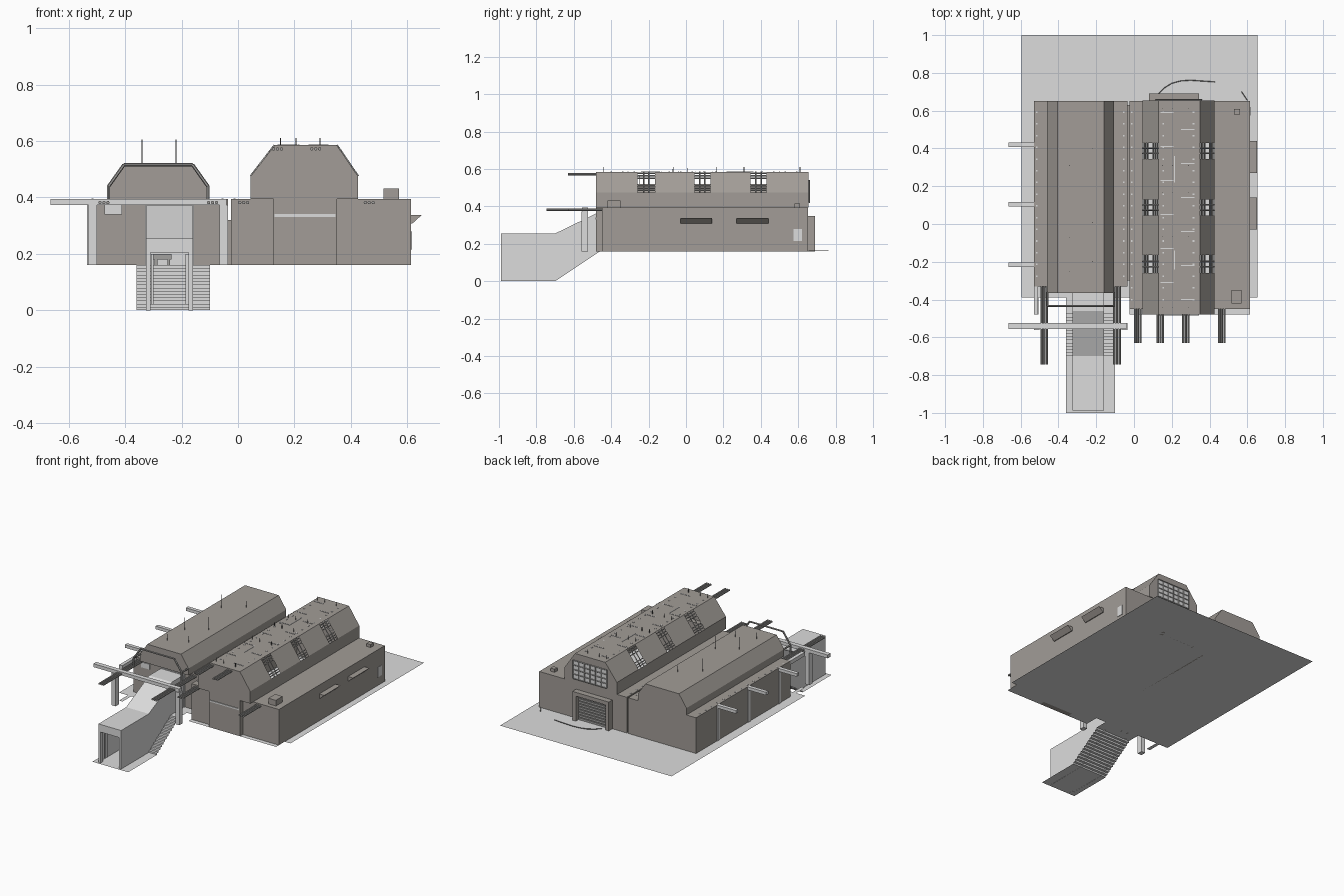
import bpy, bmesh, math
from mathutils import Vector

if "Cube" in bpy.data.objects:
    bpy.data.objects.remove(bpy.data.objects["Cube"])


def material(name, c):
    m = bpy.data.materials.new(name)
    m.diffuse_color = (*c, 1)
    m.use_nodes = True
    m.node_tree.nodes["Principled BSDF"].inputs["Base Color"].default_value = m.diffuse_color
    return m


WALL = material("wall_grey_brown", (0.36, 0.335, 0.31))
LIGHT = material("pale_concrete", (0.72, 0.72, 0.72))
DARK = material("dark_metal", (0.14, 0.14, 0.135))
METAL = material("mid_metal", (0.36, 0.355, 0.345))


def finish(name, bm, mat):
    me = bpy.data.meshes.new(name)
    bm.to_mesh(me)
    bm.free()
    me.materials.append(mat)
    ob = bpy.data.objects.new(name, me)
    bpy.context.collection.objects.link(ob)
    return ob


def boxes(name, items, mat):
    """Each item is x0, x1, y0, y1, z0, z1."""
    bm = bmesh.new()
    for x0, x1, y0, y1, z0, z1 in items:
        vs = bmesh.ops.create_cube(bm, size=1)["verts"]
        for v in vs:
            v.co = Vector(((x0 + x1) / 2 + v.co.x * (x1 - x0),
                           (y0 + y1) / 2 + v.co.y * (y1 - y0),
                           (z0 + z1) / 2 + v.co.z * (z1 - z0)))
    return finish(name, bm, mat)


def polys(name, faces, mat):
    bm = bmesh.new()
    for f in faces:
        bm.faces.new([bm.verts.new(p) for p in f])
    bmesh.ops.remove_doubles(bm, verts=bm.verts, dist=1e-5)
    bmesh.ops.recalc_face_normals(bm, faces=bm.faces)
    return finish(name, bm, mat)


def rods(name, segs, r, mat, sides=6):
    bm = bmesh.new()
    for a, b in segs:
        a, b = Vector(a), Vector(b)
        vs = bmesh.ops.create_cone(bm, cap_ends=True, segments=sides, radius1=r,
                                   radius2=r, depth=(b - a).length)["verts"]
        q = (b - a).to_track_quat('Z', 'Y')
        for v in vs:
            v.co = q @ v.co + (a + b) / 2
    return finish(name, bm, mat)


def chain(pts):
    return list(zip(pts[:-1], pts[1:]))


def shell(name, profile, y0, y1, mat, gaps=(), gap_edges=()):
    """Extrude an xz profile along y; leave window gaps in chosen edges; cap both ends."""
    faces = []
    cuts = [y0] + [y for g in gaps for y in g] + [y1]
    for i, (a, b) in enumerate(chain(profile)):
        for j, (s, e) in enumerate(chain(cuts)):
            if i in gap_edges and j % 2:
                continue
            faces.append([(a[0], s, a[1]), (a[0], e, a[1]), (b[0], e, b[1]), (b[0], s, b[1])])
    faces += [[(x, y, z) for x, z in profile] for y in (y0, y1)]
    return polys(name, faces, mat)


G, T = 0.16, 0.395          # platform level and wall top

# platform
polys("platform", [[(-.595, -.39, G), (.655, -.39, G), (.655, 1, G), (-.595, 1, G)]], LIGHT)
polys("front_sill", [[(a, -.48, G), (b, -.48, G), (b, -.39, G), (a, -.39, G)]
                     for a, b in ((-.025, .613), (-.53, -.505))], LIGHT)

# left hall: walls with ledges, then the faceted roof
L = [(-.46, T), (-.46, .44), (-.405, .52), (-.16, .52), (-.105, .44), (-.105, T)]
shell("left_hall_roof", L, -.365, .652, WALL)


def hall_walls(name, x0, x1, r0, r1, y0, y1):
    f = [[(x, y0, G), (x, y1, G), (x, y1, T), (x, y0, T)] for x in (x0, x1)]
    f += [[(x0, y, G), (x1, y, G), (x1, y, T), (x0, y, T)] for y in (y0, y1)]
    f += [[(a, y0, T), (b, y0, T), (b, y1, T), (a, y1, T)] for a, b in ((x0, r0), (r1, x1))]
    polys(name, f, WALL)


hall_walls("left_hall_walls", -.53, -.035, -.46, -.105, -.33, .652)
boxes("left_hall_link", [(-.035, -.025, -.3, .63, G, .32)], WALL)

# right hall with three roof windows in each slope
R = [(.045, T), (.045, .475), (.13, .585), (.35, .585), (.425, .475), (.425, T)]
GAPS = [(-.26, -.165), (.045, .13), (.345, .43)]
shell("right_hall_roof", R, -.48, .655, WALL, GAPS, (1, 3))
hall_walls("right_hall_walls", -.025, .613, .045, .425, -.45, .652)
boxes("right_front_block", [(.125, .35, -.48, -.445, G, T)], WALL)
polys("roof_soffit", [[(.045, -.48, T), (.425, -.48, T), (.425, -.45, T), (.045, -.45, T)]], WALL)
boxes("front_slit", [(.13, .345, -.484, -.479, .331, .341)], LIGHT)

# roof window bars
bars = []
for a, b in ((R[1], R[2]), (R[4], R[3])):
    for y0, y1 in GAPS:
        def at(t, y):
            return (a[0] + (b[0] - a[0]) * t, y, a[1] + (b[1] - a[1]) * t)
        bars += [(at(t, y0), at(t, y1)) for t in (.1, .2, .32, .68, .8, .92)]
        m = (y0 + y1) / 2
        bars += [(at(0, y), at(1, y)) for y in (m - .014, m + .014)]
rods("roof_window_bars", bars, .004, METAL, 4)

# rear gable window with grid
boxes("rear_window", [(.115, .36, .655, .659, .42, .54)], LIGHT)
rods("rear_window_grid",
     [((.115 + .245 * i / 6, .66, .42), (.115 + .245 * i / 6, .66, .54)) for i in range(7)]
     + [((.115, .66, .42 + .03 * i), (.36, .66, .42 + .03 * i)) for i in range(5)],
     .003, METAL, 4)

# rear gate: portal and slatted shutter
boxes("rear_gate_frame", [(.08, .105, .65, .69, G, .35), (.32, .345, .65, .69, G, .35),
                          (.08, .345, .65, .69, .325, .35)], WALL)
boxes("rear_gate_slats", [(.105, .32, .652, .662, G + .018 * i, G + .018 * i + .013)
                          for i in range(9)], METAL)
arc = [(.13, .69), (.16, .72), (.2, .745), (.25, .758), (.3, .761), (.36, .757), (.43, .752)]
rods("ground_cable", chain([(x, y, G + .002) for x, y in arc]), .002, DARK, 5)
rods("corner_cable", [((.57, .7, G + .002), (.6, .655, G + .002))], .002, DARK, 5)

# right wall awnings and window
tri = [(.613, .337), (.65, .337), (.618, .308), (.613, .308)]
for i, (y0, y1) in enumerate(((-.03, .14), (.27, .44))):
    shell(f"awning_{i + 1}", tri + tri[:1], y0, y1, WALL) if len(tri) == 0 else polys(
        f"awning_{i + 1}",
        [[(a[0], y0, a[1]), (a[0], y1, a[1]), (b[0], y1, b[1]), (b[0], y0, b[1])]
         for a, b in chain(tri + tri[:1])]
        + [[(x, y, z) for x, z in tri] for y in (y0, y1)], WALL)
boxes("right_wall_panel", [(.612, .616, .575, .62, .215, .28)], LIGHT)

# roof units
boxes("roof_units", [(.515, .57, -.42, -.35, T, .432), (.53, .56, .58, .61, T, .415)], WALL)

# pale slots and rivets on the roofs
slots = []
for i in range(12):
    y = -.4 + i * .09
    x = .14 if i % 2 else .25
    slots.append((x, x + .07, y - .002, y + .002, .585, .587))
slots += [(.213, .217, .22, .36, .585, .587), (.213, .217, -.24, -.14, .585, .587)]
for i in range(17):
    y = -.4 + i * .062
    slots += [(x - .004, x + .004, y - .004, y + .004, z, z + .002)
              for x, z in ((.155, .585), (.315, .585), (-.012, T))]
    if y > -.3:
        slots += [(x - .004, x + .004, y - .004, y + .004, T, T + .002) for x in (-.515, -.055)]
boxes("roof_slots", slots, LIGHT)

# masts
rods("roof_masts", [((-.34, y, .52), (-.34, y, z)) for y, z in ((-.07, .6), (.31, .605), (-.25, .56))]
     + [((-.22, y, .52), (-.22, y, z)) for y, z in ((.01, .605), (.4, .56), (-.2, .56))]
     + [((x, y, .585), (x, y, .61)) for x in (.15, .205, .29)
        for y in (-.44, -.065, .165, .31, .61)], .002, DARK, 5)

# triple pipes running out of the fronts
pipes = []
for x, z, y0, y1 in ((-.475, .382, -.745, -.33), (-.09, .382, -.745, -.33),
                     (.02, .382, -.63, -.45), (.465, .382, -.63, -.45),
                     (.14, .572, -.63, -.48), (.275, .572, -.63, -.48)):
    pipes += [((x + d, y0, z), (x + d, y1, z)) for d in (-.014, 0, .014)]
rods("front_pipes", pipes, .006, METAL, 8)

# beams along the left side and the front gantry
boxes("side_beams", [(-.665, -.53, y - .012, y + .012, .375, T) for y in (-.215, .105, .42)], LIGHT)
boxes("side_wall_strips", [(-.534, -.53, y - .012, y + .012, G, .375)
                           for y in (-.215, .105, .42)], LIGHT)
boxes("front_gantry", [(-.665, -.04, -.555, -.525, .373, T),
                       (-.53, -.5, -.56, -.525, G, .373),
                       (-.065, -.035, -.56, -.525, G, .373)], LIGHT)
boxes("front_wing_wall", [(-.53, -.507, -.48, -.33, .37, T)], LIGHT)

# arch pipe in front of the left hall
arch = [(-.458, .385), (-.458, .44), (-.404, .516), (-.161, .516), (-.107, .44), (-.107, .385)]
rods("front_arch", chain([(x, -.433, z) for x, z in arch])
     + [((x, -.433, z), (x, -.36, z)) for x, z in arch[1:5:3]], .006, METAL, 6)

# left hall entrance details
boxes("entrance_panel", [(-.33, -.155, -.336, -.33, G, .375),
                         (-.472, -.41, -.336, -.33, .34, .375)], LIGHT)

# stairs: flat pad, steps and landing
N = 14
st = [(-1, .001), (-.7, .001)]
for i in range(N):
    y, z = -.7 + .24 * i / N, G * (i + 1) / N
    st += [(y, z), (y + .24 / N, z)]
st.append((-.39, G))
polys("stairs", [[(-.36, a[0], a[1]), (-.1, a[0], a[1]), (-.1, b[0], b[1]), (-.36, b[0], b[1])]
                 for a, b in chain(st)], LIGHT)

# covered passage over the stairs
top = [(-.985, .255), (-.7, .255), (-.46, .372), (-.34, .372)]
bot = [(-.985, 0), (-.7, 0), (-.46, G), (-.34, G)]
X0, X1 = -.325, -.16
pf = []
for (a, b), (c, d) in zip(chain(top), chain(bot)):
    pf.append([(X0, *a), (X1, *a), (X1, *b), (X0, *b)])
    pf += [[(x, *a), (x, *b), (x, *d), (x, *c)] for x in (X0, X1)]
polys("stair_passage", pf, LIGHT)
boxes("passage_door_frame", [(X0, X0 + .015, -.988, -.96, 0, .215),
                             (X1 - .015, X1, -.988, -.96, 0, .215),
                             (X0, X1, -.988, -.96, .205, .255)], LIGHT)
boxes("passage_posts", [(X0 + .016, X0 + .026, -.95, -.93, .02, .2),
                        (X1 - .026, X1 - .016, -.95, -.93, .02, .2)], LIGHT)
boxes("entrance_bench", [(-.3, -.235, -.42, -.4, .18, .2), (-.295, -.285, -.42, -.4, G, .18),
                         (-.25, -.24, -.42, -.4, G, .18)], METAL)
